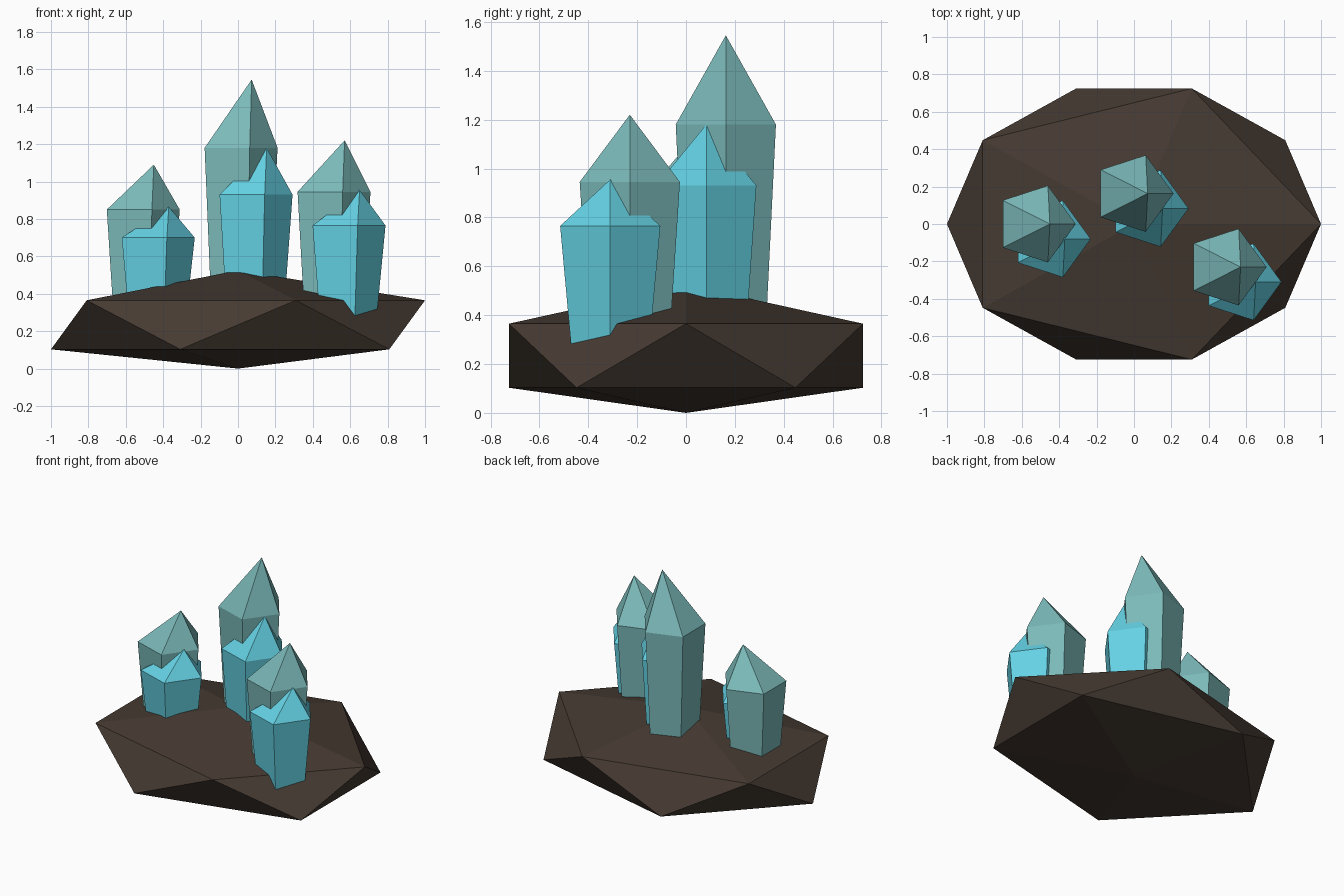
import bpy
import bmesh
from math import cos, sin, tau

default = bpy.data.objects.get("Cube")
if default:
    bpy.data.objects.remove(default, do_unlink=True)


def material(name, rgb):
    mat = bpy.data.materials.new(name)
    mat.use_nodes = True
    color = (*rgb, 1)
    mat.diffuse_color = color
    mat.node_tree.nodes["Principled BSDF"].inputs["Base Color"].default_value = color
    return mat


def add_object(name, bm, mat):
    bmesh.ops.recalc_face_normals(bm, faces=bm.faces[:])
    mesh = bpy.data.meshes.new(name)
    bm.to_mesh(mesh)
    bm.free()
    mesh.materials.append(mat)
    obj = bpy.data.objects.new(name, mesh)
    bpy.context.collection.objects.link(obj)
    return obj


rock_brown = material("dark brown rock", (0.061, 0.043, 0.032))
dull_teal = material("dull teal crystal", (0.20, 0.49, 0.49))
bright_cyan = material("bright cyan crystal", (0.127, 0.64, 0.77))


# Rock: a squashed icosahedron with a shallow underside
def build_rock():
    bm = bmesh.new()
    bmesh.ops.create_icosphere(bm, subdivisions=1, radius=1)
    for v in bm.verts:
        v.co.x *= 1.118
        v.co.y *= 0.852
        if v.co.z > 0.9:
            v.co.z = 0.525
        elif v.co.z > 0:
            v.co.z = 0.365
        elif v.co.z > -0.9:
            v.co.z = 0.103
        else:
            v.co.z = 0
    add_object("rock_base", bm, rock_brown)


# Crystal: a five-sided shaft widening upward, capped by an off-centre point
def build_crystal(name, tip_x, tip_y, shoulder_z, tip_z, bottom_z, mat):
    radius, lean = 0.2156, 0.077
    bm = bmesh.new()

    def ring(r, z):
        return [bm.verts.new((tip_x - lean + r * cos(tau * i / 5),
                              tip_y + r * sin(tau * i / 5), z)) for i in range(5)]

    low = ring(radius * 0.77, bottom_z)
    high = ring(radius, shoulder_z)
    tip = bm.verts.new((tip_x, tip_y, tip_z))
    bm.faces.new(low[::-1])
    for i in range(5):
        j = (i + 1) % 5
        bm.faces.new((low[i], low[j], high[j], high[i]))
        bm.faces.new((high[i], high[j], tip))
    add_object(name, bm, mat)


build_rock()

# Clusters: a tall dull crystal with a shorter bright one beside it
clusters = {
    "right": (-0.45, 0.0, 0.85, 1.09, 0.70, 0.865),
    "centre": (0.073, 0.163, 1.18, 1.545, 0.93, 1.18),
    "left": (0.57, -0.23, 0.945, 1.22, 0.765, 0.955),
}
for side, (x, y, tall_ring, tall_tip, short_ring, short_tip) in clusters.items():
    build_crystal(side + "_tall_crystal", x, y, tall_ring, tall_tip, 0.22, dull_teal)
    build_crystal(side + "_short_crystal", x + 0.08, y - 0.08,
                  short_ring, short_tip, 0.25, bright_cyan)
